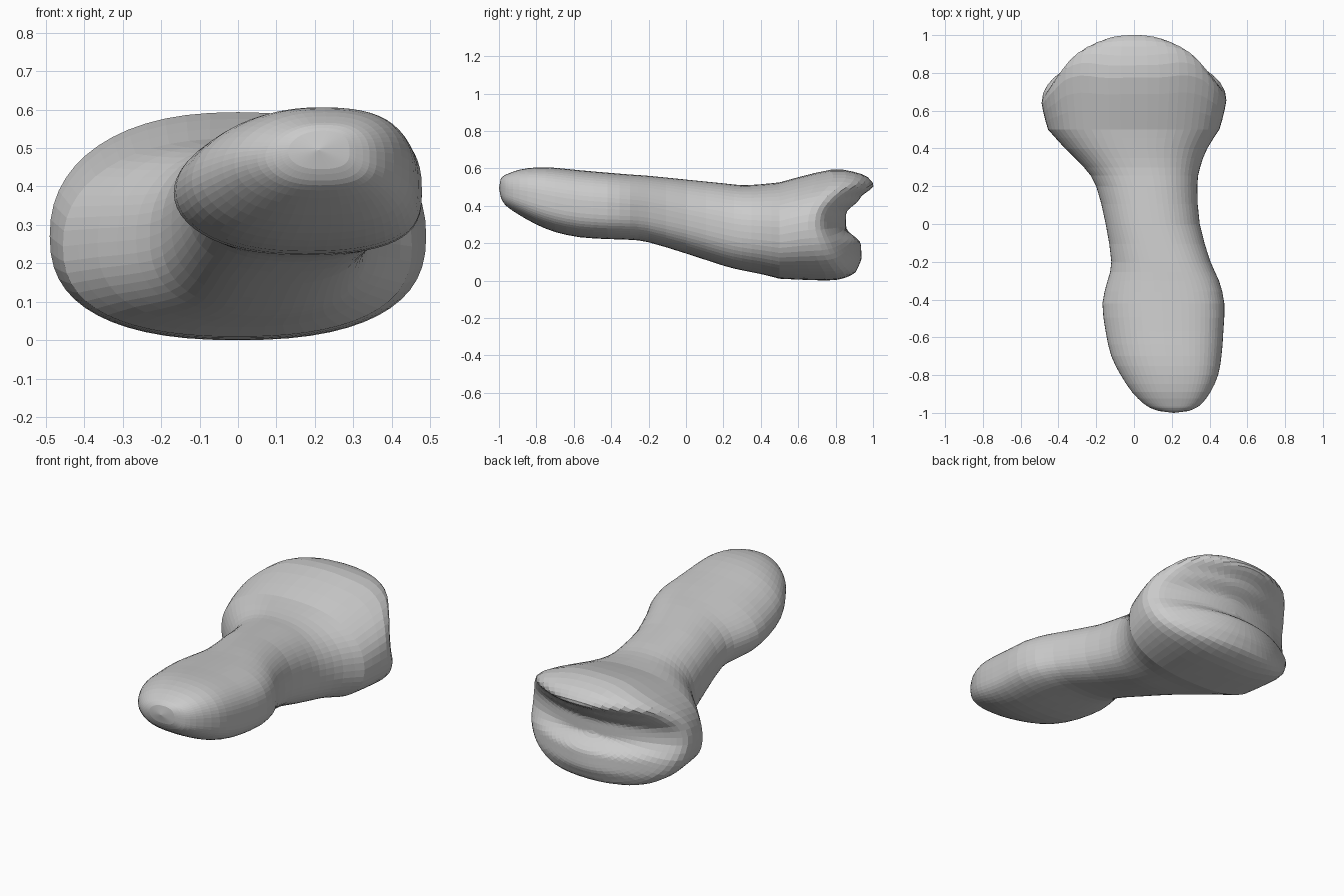
import bpy, bmesh, math

if "Cube" in bpy.data.objects:
    bpy.data.objects.remove(bpy.data.objects["Cube"])

SEGS = 56
# shaft sections: y, x min, x max, z min, z max
SECTIONS = [
    (-0.99, 0.13, 0.29, 0.445, 0.545), (-0.975, 0.09, 0.325, 0.415, 0.56),
    (-0.95, 0.05, 0.36, 0.39, 0.572),
    (-0.89, -0.01, 0.405, 0.35, 0.593), (-0.80, -0.07, 0.445, 0.30, 0.605),
    (-0.70, -0.12, 0.463, 0.26, 0.603), (-0.57, -0.15, 0.473, 0.232, 0.59),
    (-0.42, -0.167, 0.478, 0.222, 0.577), (-0.30, -0.14, 0.45, 0.218, 0.567),
    (-0.20, -0.12, 0.405, 0.205, 0.56), (0.00, -0.15, 0.348, 0.145, 0.54),
    (0.20, -0.20, 0.335, 0.08, 0.52), (0.30, -0.265, 0.35, 0.055, 0.51),
    (0.40, -0.365, 0.388, 0.035, 0.515), (0.50, -0.455, 0.452, 0.01, 0.525)]
END = (0.86, -0.495, 0.495, -0.002, 0.60)
# joint face profile: z, y (two lips with a groove between)
FACE = [(0, .85), (.05, .915), (.12, .94), (.2, .935), (.28, .855), (.36, .855),
        (.44, .93), (.51, 1.01), (.55, .98), (.6, .88)]


def catmull(a, b, c, d, t):
    return tuple(q + .5 * t * (r - p + t * (2*p - 5*q + 4*r - s + t * (3*(q - r) + s - p)))
                 for p, q, r, s in zip(a, b, c, d))


def mix(a, b, t):
    return tuple(p + (q - p) * t for p, q in zip(a, b))


def section(s, scale=1.0):
    """Rounded outline filling the box of a section; the head is squarer to the right."""
    y, x0, x1, z0, z1 = s
    head = min(1, max(0, -y / 0.4))
    out = []
    for i in range(SEGS):
        a = 2 * math.pi * i / SEGS
        c, v = math.cos(a), math.sin(a)
        n = 2 / (2.35 + head * 0.35 * c)
        px = math.copysign(abs(c) ** n, c)
        pz = math.copysign(abs(v) ** n, v)
        px += (0.14 * head * max(pz, 0) + 0.05 * head * min(-pz, 1) * (pz < 0)) * (1 - px * px)
        pz -= 0.09 * (1 - pz * pz)
        out.append(((x0 + x1) / 2 + px * scale * (x1 - x0) / 2, y,
                    (z0 + z1) / 2 + pz * scale * (z1 - z0) / 2))
    return out


def face_y(x, z):
    """Depth of the joint face, bowed across x, its groove fading to the sides."""
    z = min(max(z, 0), 0.599)
    for (za, ya), (zb, yb) in zip(FACE, FACE[1:]):
        if z <= zb:
            t = (z - za) / (zb - za)
            t = t * t * (3 - 2 * t)
            y = ya + (yb - ya) * t
            break
    fade = max(0.3, 1 - 2.6 * (x + 0.03) ** 2)
    return 1 - 1.03 * x * x - (1 - y) * fade


rings = []
# shaft and rounded head
for i in range(len(SECTIONS) - 1):
    k = [SECTIONS[max(0, min(len(SECTIONS) - 1, i + j))] for j in (-1, 0, 1, 2)]
    rings += [section(catmull(*k, t)) for t in (0, 0.5)]
rings.append(section(SECTIONS[-1]))
base_count = len(rings)

# flared base, then the joint face shrinking to its middle
base = SECTIONS[-1]
for f, sc in [(.25, 1), (.5, 1), (.75, 1), (.9, .985), (.97, .95)] + \
             [(1, .9 - .055 * i) for i in range(16)]:
    target = section(END, sc)
    start = section(mix(base, END, min(1, f * 1.4)), sc)
    rings.append([(p[0], base[0] + (face_y(q[0], q[2]) - base[0]) * f, p[2])
                  for p, q in zip(start, target)])

bm = bmesh.new()
loops = [[bm.verts.new(p) for p in r] for r in rings]
for a, b in zip(loops, loops[1:]):
    for i in range(SEGS):
        j = (i + 1) % SEGS
        bm.faces.new((a[i], a[j], b[j], b[i]))
mid_z = sum(p[2] for p in rings[-1]) / SEGS
for loop, tip in ((loops[0], (0.21, -1.0, 0.495)), (loops[-1], (0, face_y(0, mid_z), mid_z))):
    v = bm.verts.new(tip)
    for i in range(SEGS):
        bm.faces.new((loop[i], loop[(i + 1) % SEGS], v))
# soften the joint end
soft = [v for loop in loops[base_count + 1:] for v in loop]
for _ in range(2):
    bmesh.ops.smooth_vert(bm, verts=soft, factor=0.5,
                          use_axis_x=True, use_axis_y=True, use_axis_z=True)
bmesh.ops.recalc_face_normals(bm, faces=bm.faces)
mesh = bpy.data.meshes.new("bone")
bm.to_mesh(mesh)
bm.free()
bone = bpy.data.objects.new("bone", mesh)
bpy.context.collection.objects.link(bone)
